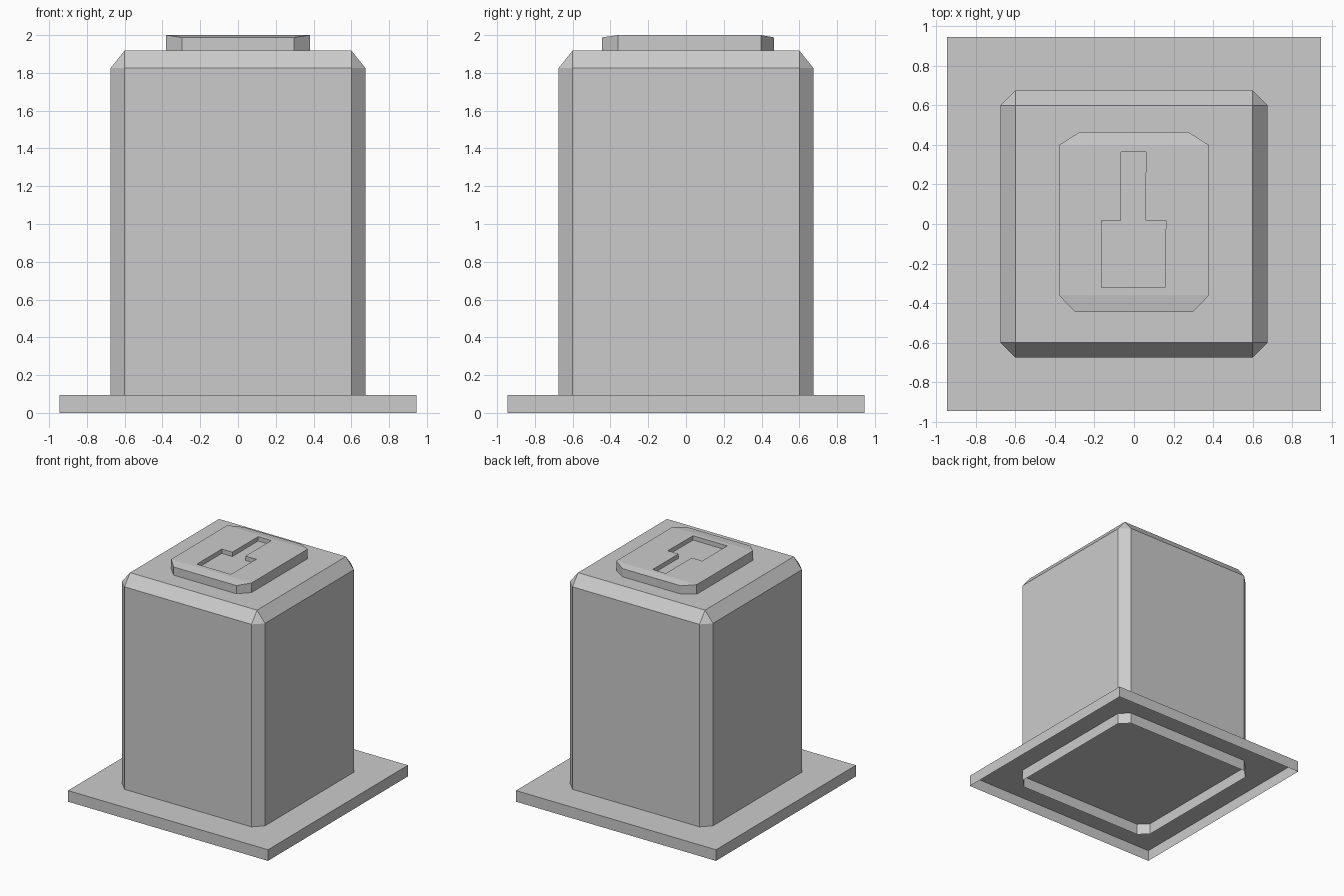
import bpy, bmesh

if "Cube" in bpy.data.objects:
    bpy.data.objects.remove(bpy.data.objects["Cube"])


def finish(name, bm, flip_fix=True):
    if flip_fix:
        bmesh.ops.recalc_face_normals(bm, faces=bm.faces[:])
    mesh = bpy.data.meshes.new(name)
    bm.to_mesh(mesh)
    bm.free()
    ob = bpy.data.objects.new(name, mesh)
    bpy.context.collection.objects.link(ob)
    return ob


def ring(bm, pts, z):
    return [bm.verts.new((x, y, z)) for x, y in pts]


def walls(bm, low, high):
    n = len(low)
    for i in range(n):
        j = (i + 1) % n
        bm.faces.new((low[i], low[j], high[j], high[i]))


def square(h):
    return [(-h, -h), (h, -h), (h, h), (-h, h)]


# Base plate: open underneath
bm = bmesh.new()
low, high = ring(bm, square(0.945), 0), ring(bm, square(0.945), 0.095)
walls(bm, low, high)
bm.faces.new(high)
finish("base_plate", bm, False)

# Body: chamfered column, open underneath, bevelled at the top
A, B = 0.675, 0.6
octagon = [(-B, -A), (B, -A), (A, -B), (A, B), (B, A), (-B, A), (-A, B), (-A, -B)]
bm = bmesh.new()
low, high = ring(bm, octagon, 0), ring(bm, octagon, 1.825)
walls(bm, low, high)
top = ring(bm, square(B), 1.918)
bm.faces.new(top)
for i in range(4):
    j = (i + 1) % 4
    bm.faces.new((high[2 * i], high[2 * i + 1], top[j], top[i]))
    bm.faces.new((high[2 * i + 1], high[(2 * i + 2) % 8], top[j]))
finish("body", bm, False)

# Raised cap: octagon with its front and back ends sloping down
outline = [(-0.297, -0.445), (0.297, -0.445), (0.38, -0.36), (0.38, 0.398),
           (0.275, 0.465), (-0.275, 0.465), (-0.38, 0.398), (-0.38, -0.36)]
bm = bmesh.new()
low, high = ring(bm, outline, 1.918), ring(bm, outline, 2.0)
for i in (0, 1, 4, 5):
    high[i].co.z = 1.988
walls(bm, low, high)
bm.faces.new(low[::-1])
for ids in ((0, 1, 2, 7), (7, 2, 3, 6), (6, 3, 4, 5)):
    bm.faces.new([high[i] for i in ids])
cap = finish("raised_cap", bm)

# Shallow stepped slot cut into the cap
slot = [(-0.165, -0.32), (0.157, -0.32), (0.161, 0.017), (0.058, 0.017),
        (0.06, 0.365), (-0.065, 0.365), (-0.065, 0.017), (-0.165, 0.017)]
bm = bmesh.new()
low, high = ring(bm, slot, 1.963), ring(bm, slot, 2.05)
walls(bm, low, high)
bm.faces.new(low[::-1])
bm.faces.new(high)
cutter = finish("slot_cutter", bm)
cutter.hide_render = True

cut = cap.modifiers.new("slot", 'BOOLEAN')
cut.operation = 'DIFFERENCE'
cut.solver = 'EXACT'
cut.object = cutter
bpy.context.view_layer.objects.active = cap
bpy.ops.object.modifier_apply(modifier="slot")
bpy.data.objects.remove(cutter, do_unlink=True)
